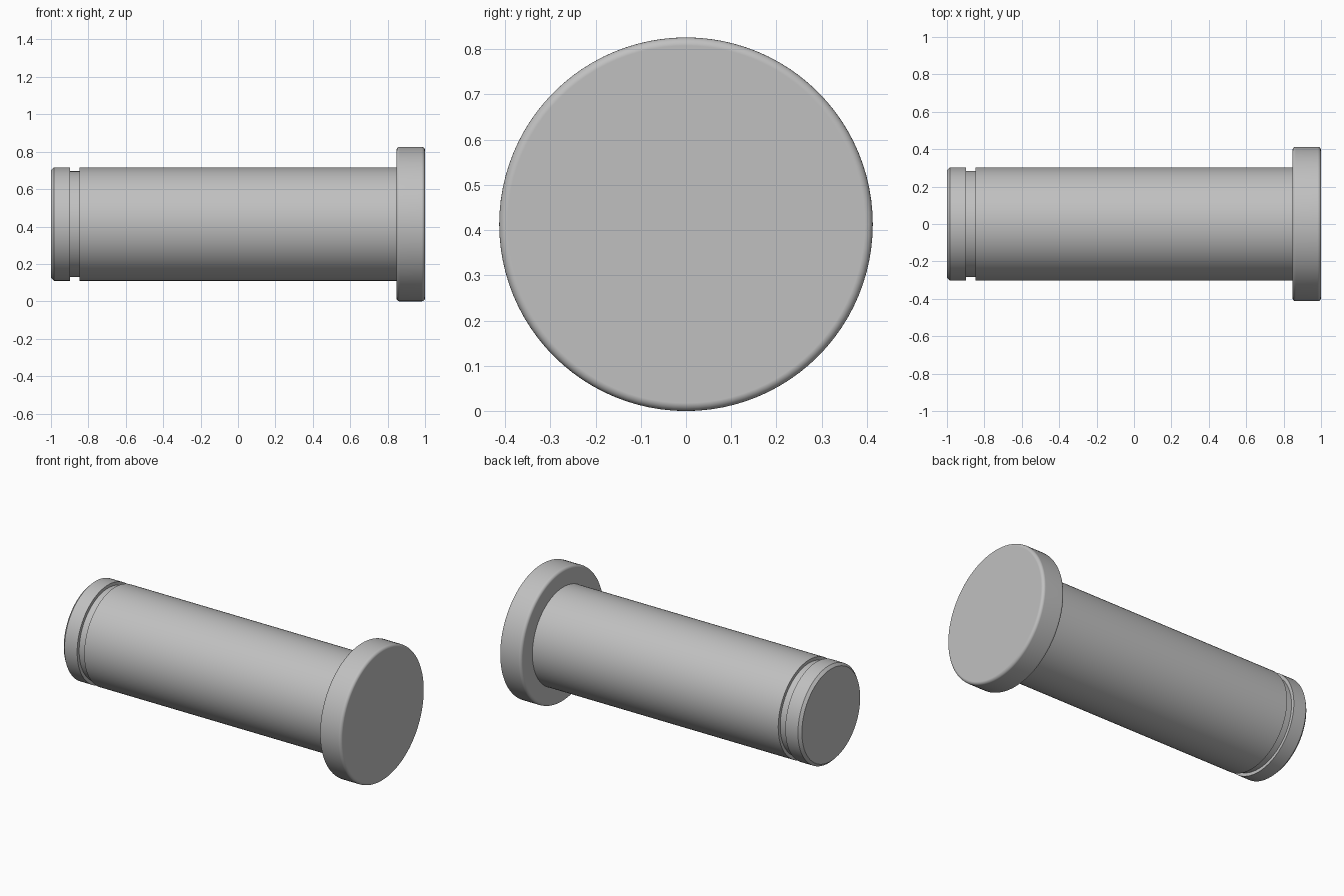
import bpy, bmesh, math

cube = bpy.data.objects.get("Cube")
if cube:
    bpy.data.objects.remove(cube, do_unlink=True)

SIDES = 96
HEAD_R, SHAFT_R, GROOVE_R = 0.413, 0.303, 0.283
HEAD_X, FILLET, CHAMFER = 0.847, 0.018, 0.016

steel = bpy.data.materials.new("grey steel")
steel.use_nodes = True
GREY = (0.53, 0.53, 0.53, 1)
steel.diffuse_color = GREY
steel.node_tree.nodes["Principled BSDF"].inputs["Base Color"].default_value = GREY


def turned_part(name, profile):
    """Revolve (x, radius) points about the pin axis and cap both ends."""
    bm = bmesh.new()
    rings = []
    for x, r in profile:
        angles = [2 * math.pi * i / SIDES for i in range(SIDES)]
        rings.append([bm.verts.new((x, r * math.cos(a), HEAD_R + r * math.sin(a)))
                      for a in angles])
    for a, b in zip(rings, rings[1:]):
        for i in range(SIDES):
            j = (i + 1) % SIDES
            bm.faces.new((a[i], a[j], b[j], b[i]))
    bm.faces.new(rings[0])
    bm.faces.new(rings[-1])
    bmesh.ops.recalc_face_normals(bm, faces=bm.faces)
    mesh = bpy.data.meshes.new(name)
    bm.to_mesh(mesh)
    bm.free()
    mesh.materials.append(steel)
    obj = bpy.data.objects.new(name, mesh)
    bpy.context.collection.objects.link(obj)
    bpy.ops.object.select_all(action='DESELECT')
    obj.select_set(True)
    bpy.context.view_layer.objects.active = obj
    bpy.ops.object.shade_smooth_by_angle(angle=math.radians(30))
    # Keeps the flat faces evenly shaded beside the rounded rims
    weighted = obj.modifiers.new("Weighted Normals", 'WEIGHTED_NORMAL')
    weighted.keep_sharp = True
    return obj


def rounded_rim(x, start, steps=5):
    """Quarter-circle rim points around a centre at the given x."""
    return [(x + FILLET * math.cos(t), HEAD_R - FILLET + FILLET * math.sin(t))
            for t in (start - math.pi / 2 * i / steps for i in range(steps + 1))]


# Shaft with chamfered tip and retaining ring groove
turned_part("pin_shaft", [
    (-1, SHAFT_R - CHAMFER), (-1 + CHAMFER, SHAFT_R),
    (-0.897, SHAFT_R), (-0.897, GROOVE_R),
    (-0.848, GROOVE_R), (-0.848, SHAFT_R),
    (HEAD_X + 0.01, SHAFT_R)])

# Flanged head with rounded rims on both sides
turned_part("pin_head",
            rounded_rim(HEAD_X + FILLET, math.pi) + rounded_rim(1 - FILLET, math.pi / 2))
